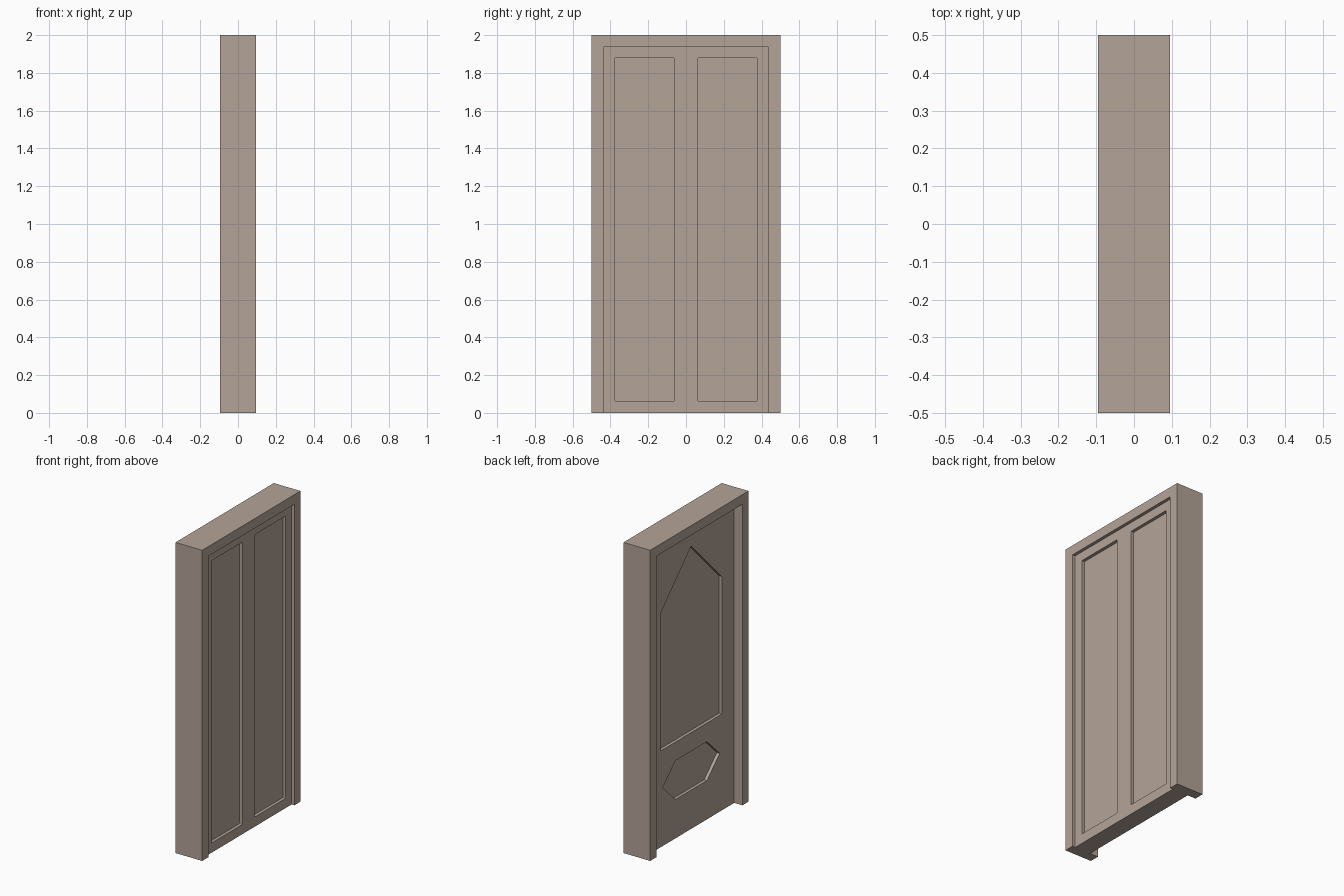
import bpy, bmesh

cube = bpy.data.objects.get("Cube")
if cube:
    bpy.data.objects.remove(cube, do_unlink=True)

# One flat warm grey-brown paint
paint = bpy.data.materials.new("warm_taupe")
paint.use_nodes = True
TAUPE = (0.456, 0.371, 0.314, 1)
paint.diffuse_color = TAUPE
paint.node_tree.nodes["Principled BSDF"].inputs["Base Color"].default_value = TAUPE

HALF_DEPTH = 0.095
OPEN_Y, OPEN_Z = 0.4375, 1.9375
FACE_X, BACK_X = 0.075, -0.037   # the two faces of the door leaf
RECESS = 0.02


def prism(name, outline, x0, x1, corner=0):
    """Extrude a (y, z) outline from x0 to x1, optionally rounding its corners."""
    bm = bmesh.new()
    face = bm.faces.new([bm.verts.new((x0, y, z)) for y, z in outline])
    grown = bmesh.ops.extrude_face_region(bm, geom=[face])["geom"]
    moved = [v for v in grown if isinstance(v, bmesh.types.BMVert)]
    bmesh.ops.translate(bm, verts=moved, vec=(x1 - x0, 0, 0))
    if corner:
        edges = [e for e in bm.edges
                 if abs(e.verts[0].co.x - e.verts[1].co.x) > 1e-4]
        bmesh.ops.bevel(bm, geom=edges, offset=corner, segments=2,
                        profile=0.5, affect='EDGES')
    bmesh.ops.recalc_face_normals(bm, faces=bm.faces)
    mesh = bpy.data.meshes.new(name)
    bm.to_mesh(mesh)
    bm.free()
    mesh.materials.append(paint)
    obj = bpy.data.objects.new(name, mesh)
    bpy.context.collection.objects.link(obj)
    return obj


def rect(y0, y1, z0, z1):
    return [(y0, z0), (y1, z0), (y1, z1), (y0, z1)]


def carve(target, cutter):
    """Cut a recess into the target and discard the cutter."""
    cutter.hide_render = True
    mod = target.modifiers.new("recess", 'BOOLEAN')
    mod.operation = 'DIFFERENCE'
    mod.solver = 'EXACT'
    mod.object = cutter
    bpy.context.view_layer.objects.active = target
    bpy.ops.object.modifier_apply(modifier=mod.name)
    bpy.data.objects.remove(cutter, do_unlink=True)


# Door frame: two jambs and a head, open at the floor
prism("door_frame",
      [(-0.5, 0), (-0.5, 2), (0.5, 2), (0.5, 0),
       (OPEN_Y, 0), (OPEN_Y, OPEN_Z), (-OPEN_Y, OPEN_Z), (-OPEN_Y, 0)],
      -HALF_DEPTH, HALF_DEPTH)

# Door leaf
door = prism("door_leaf", rect(-OPEN_Y, OPEN_Y, 0, OPEN_Z), BACK_X, FACE_X)

# Two tall panels on one face
for side in (-1, 1):
    y0, y1 = sorted((side * 0.0625, side * 0.378))
    carve(door, prism("tall_panel_cutter", rect(y0, y1, 0.0625, 1.88),
                      FACE_X - RECESS, FACE_X + 0.1, corner=0.006))

# Pointed upper panel and six-sided lower panel on the other face
pointed = [(-0.3125, 0.62), (0.3125, 0.62), (0.3125, 1.505),
           (0, 1.82), (-0.3125, 1.505)]
hexagon = [(-0.29, 0.375), (-0.16, 0.25), (0.16, 0.25),
           (0.29, 0.375), (0.16, 0.5), (-0.16, 0.5)]
for outline in (pointed, hexagon):
    carve(door, prism("shaped_panel_cutter", outline,
                      BACK_X - 0.1, BACK_X + RECESS))
